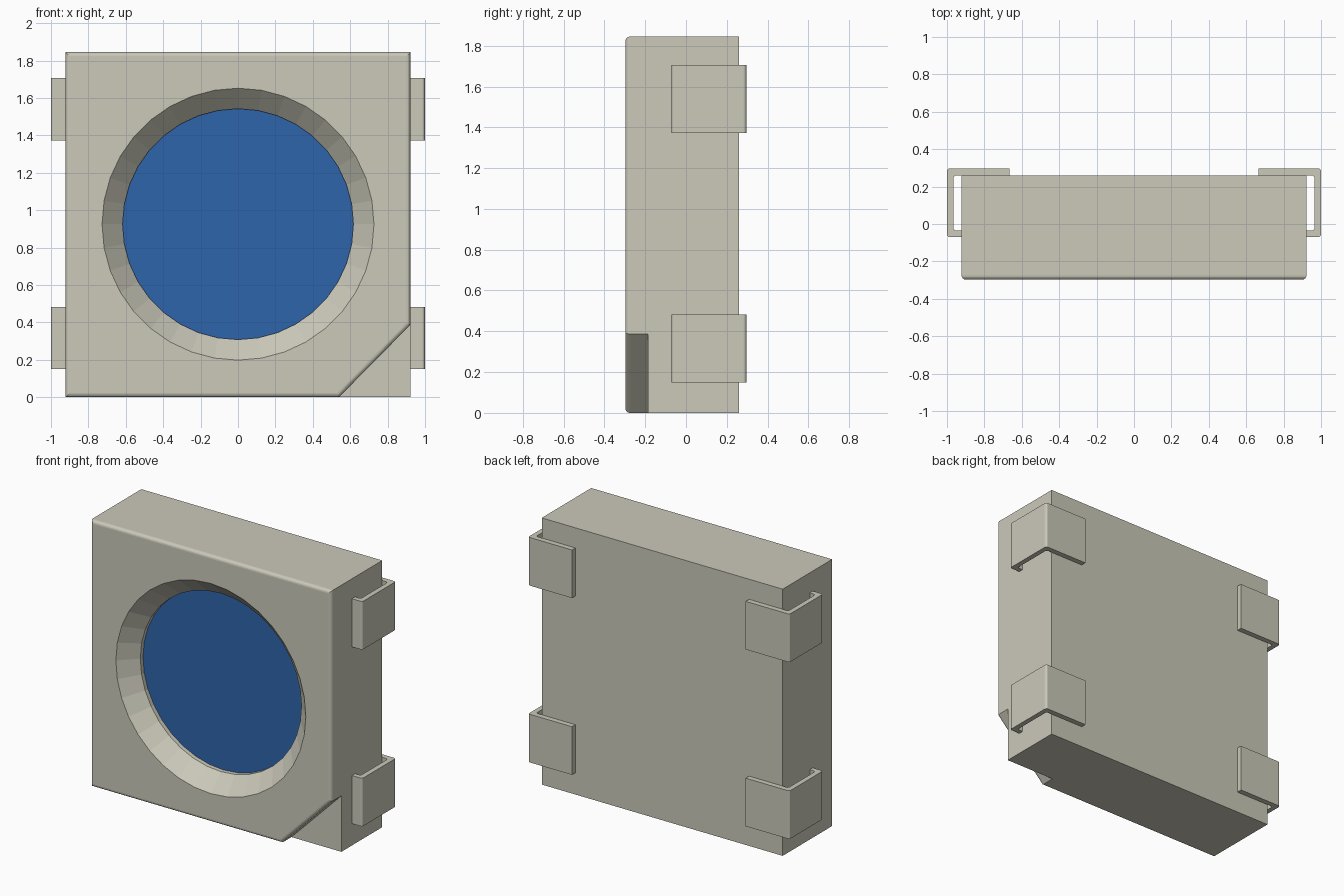
import bpy, bmesh, math

if "Cube" in bpy.data.objects:
    bpy.data.objects.remove(bpy.data.objects["Cube"])

W, H = 0.922, 1.845               # half width, height
FRONT, STEP, BACK = -0.297, -0.187, 0.26
FLOOR = -0.157


def material(name, rgb):
    m = bpy.data.materials.new(name)
    m.diffuse_color = (*rgb, 1)
    m.use_nodes = True
    m.node_tree.nodes["Principled BSDF"].inputs["Base Color"].default_value = m.diffuse_color
    return m


def make_object(name, bm, *mats):
    bmesh.ops.recalc_face_normals(bm, faces=bm.faces)
    me = bpy.data.meshes.new(name)
    bm.to_mesh(me)
    bm.free()
    for m in mats:
        me.materials.append(m)
    ob = bpy.data.objects.new(name, me)
    bpy.context.collection.objects.link(ob)
    return ob


beige = material("warm grey plastic", (0.60, 0.585, 0.49))
blue = material("blue window", (0.028, 0.13, 0.41))

# Housing: block with a stepped chamfer at the lower right front corner
bm = bmesh.new()
v = lambda x, y, z: bm.verts.new((x, y, z))
fa, fb, fc, fd, fe = (v(x, FRONT, z) for x, z in
                      [(-W, 0), (0.54, 0), (W, 0.387), (W, H), (-W, H)])
mb, mc, mk = v(0.54, STEP, 0), v(W, STEP, 0.387), v(W, STEP, 0)
ba, bk, bd, be = (v(x, BACK, z) for x, z in [(-W, 0), (W, 0), (W, H), (-W, H)])
front = bm.faces.new((fa, fb, fc, fd, fe))
for loop in [(fb, mb, mc, fc), (mb, mk, mc), (fa, ba, bk, mk, mb, fb),
             (fc, mc, mk, bk, bd, fd), (fe, fd, bd, be), (fa, fe, be, ba),
             (ba, be, bd, bk)]:
    bm.faces.new(loop)
bmesh.ops.recalc_face_normals(bm, faces=bm.faces)
bmesh.ops.bevel(bm, geom=list(front.edges), offset=0.022, segments=4,
                profile=0.5, affect='EDGES')
housing = make_object("housing", bm, beige, blue)

# Cutter for the conical recess with a short straight wall at its bottom
bm = bmesh.new()
N = 36
rings = []
for r, y in [(0.777, FRONT - 0.05), (0.617, STEP), (0.617, FLOOR)]:
    rings.append([bm.verts.new((r * math.cos(2 * math.pi * i / N), y,
                                0.925 + r * math.sin(2 * math.pi * i / N)))
                  for i in range(N)])
for a, b in zip(rings, rings[1:]):
    for i in range(N):
        j = (i + 1) % N
        bm.faces.new((a[i], a[j], b[j], b[i]))
bm.faces.new(rings[0])
bm.faces.new(rings[-1])
cutter = make_object("recess_cutter", bm, beige)
cutter.hide_render = True

mod = housing.modifiers.new("recess", 'BOOLEAN')
mod.operation = 'DIFFERENCE'
mod.solver = 'EXACT'
mod.object = cutter
bpy.context.view_layer.objects.active = housing
bpy.ops.object.modifier_apply(modifier=mod.name)
bpy.data.objects.remove(cutter)

# Recess floor is the blue window
for p in housing.data.polygons:
    on_floor = abs(p.center.y - FLOOR) < 0.002 and p.normal.y < -0.9
    p.material_index = 1 if on_floor else 0


# Folded metal leads: hook profile extruded upwards, bends rounded
def lead(name, side, z0, z1):
    bm = bmesh.new()
    profile = [(W, -0.07), (1.0, -0.07), (1.0, 0.297), (0.665, 0.297),
               (0.665, BACK), (0.965, BACK), (0.965, -0.036), (W, -0.036)]
    face = bm.faces.new([bm.verts.new((side * x, y, z0)) for x, y in profile])
    ext = bmesh.ops.extrude_face_region(bm, geom=[face])
    top = [g for g in ext["geom"] if isinstance(g, bmesh.types.BMVert)]
    bmesh.ops.translate(bm, verts=top, vec=(0, 0, z1 - z0))
    bmesh.ops.recalc_face_normals(bm, faces=bm.faces)
    bends = [e for e in bm.edges
             if abs(e.verts[0].co.z - e.verts[1].co.z) > 0.1
             and abs(e.verts[0].co.x) > 0.95]
    bmesh.ops.bevel(bm, geom=bends, offset=0.016, segments=4,
                    profile=0.5, affect='EDGES')
    make_object(name, bm, beige)


for side, sname in [(-1, "left"), (1, "right")]:
    for z0, z1, zname in [(0.15, 0.483, "lower"), (1.373, 1.706, "upper")]:
        lead(f"{zname}_{sname}_lead", side, z0, z1)
